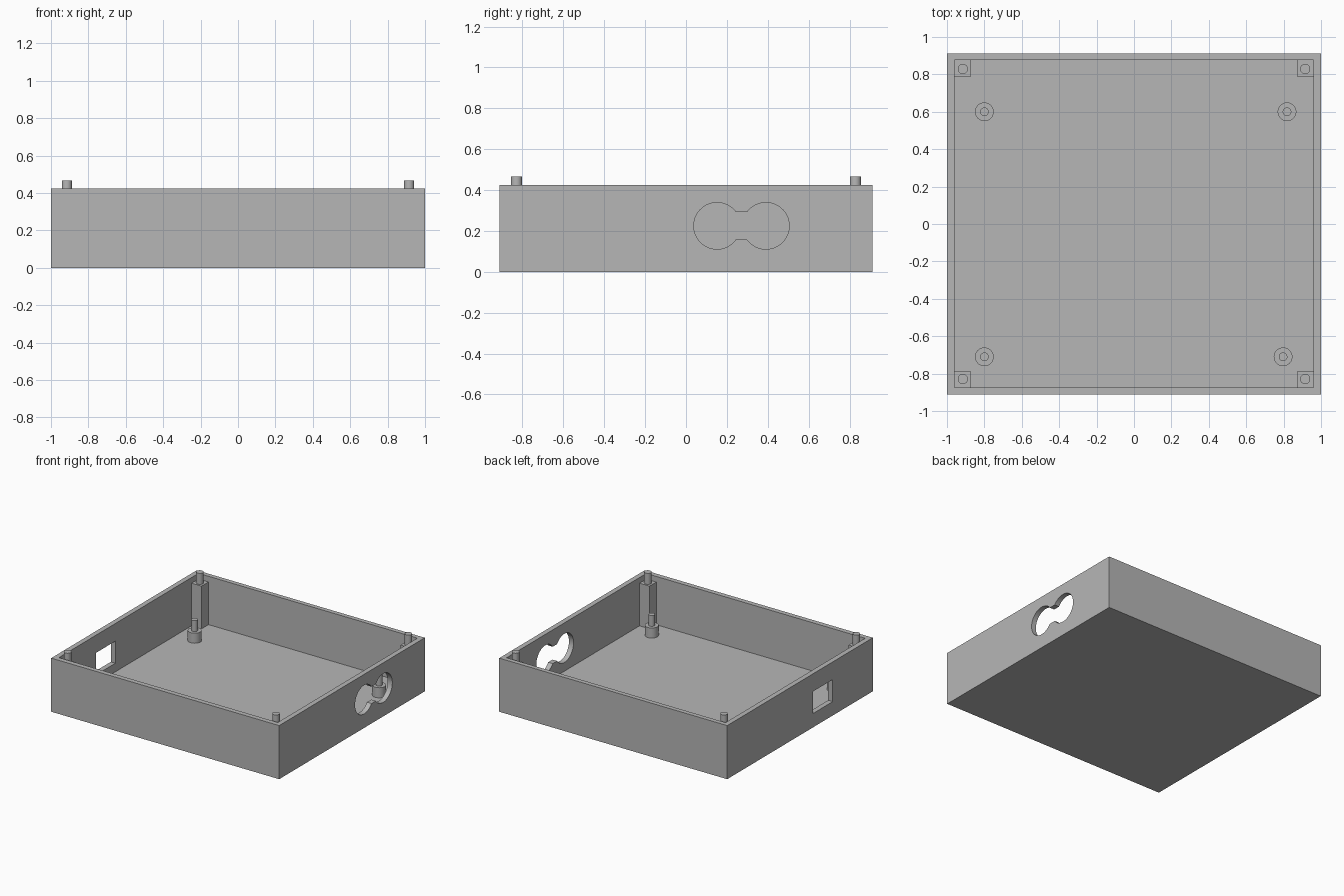
import bpy
import bmesh
import math

# Remove the default cube
old = bpy.data.objects.get("Cube")
if old:
    bpy.data.objects.remove(old, do_unlink=True)

HALF_X, HALF_Y, RIM = 1.0, 0.912, 0.425
IN_X, IN_Y, FLOOR = 0.96, 0.873, 0.042
PILLAR_TOP, PEG_TOP = 0.38, 0.467

grey = bpy.data.materials.new("light_grey")
grey.use_nodes = True
colour = (0.47, 0.47, 0.47, 1)
grey.diffuse_color = colour
grey.node_tree.nodes["Principled BSDF"].inputs["Base Color"].default_value = colour


def prism(name, outline, depth):
    """Extrude a closed loop of points along the depth vector."""
    bm = bmesh.new()
    face = bm.faces.new([bm.verts.new(p) for p in outline])
    top = bmesh.ops.extrude_face_region(bm, geom=[face])["geom"]
    moved = [v for v in top if isinstance(v, bmesh.types.BMVert)]
    bmesh.ops.translate(bm, vec=depth, verts=moved)
    bmesh.ops.recalc_face_normals(bm, faces=bm.faces)
    mesh = bpy.data.meshes.new(name)
    bm.to_mesh(mesh)
    bm.free()
    mesh.materials.append(grey)
    obj = bpy.data.objects.new(name, mesh)
    bpy.context.collection.objects.link(obj)
    return obj


def box(name, x0, x1, y0, y1, z0, z1):
    outline = [(x0, y0, z0), (x1, y0, z0), (x1, y1, z0), (x0, y1, z0)]
    return prism(name, outline, (0, 0, z1 - z0))


def smooth(obj):
    bpy.ops.object.select_all(action="DESELECT")
    obj.select_set(True)
    bpy.context.view_layer.objects.active = obj
    bpy.ops.object.shade_smooth_by_angle(angle=math.radians(30))


def cylinder(name, x, y, radius, z0, z1, sides=40):
    angles = [math.tau * i / sides for i in range(sides)]
    outline = [(x + radius * math.cos(a), y + radius * math.sin(a), z0) for a in angles]
    obj = prism(name, outline, (0, 0, z1 - z0))
    smooth(obj)
    return obj


def cut(target, cutter):
    """Subtract the cutter, then discard it."""
    cutter.hide_render = True
    mod = target.modifiers.new("cut", "BOOLEAN")
    mod.operation = "DIFFERENCE"
    mod.solver = "EXACT"
    mod.object = cutter
    bpy.context.view_layer.objects.active = target
    bpy.ops.object.modifier_apply(modifier=mod.name)
    bpy.data.objects.remove(cutter, do_unlink=True)


def double_round_outline(x, y_a, y_b, z, radius, half_slot, steps=40):
    """Two round holes joined by a narrower slot."""
    start = math.asin(half_slot / radius)
    sweep = math.tau - 2 * start
    points = []
    for centre, turn in ((y_a, 0), (y_b, math.pi)):
        for i in range(steps + 1):
            a = turn + start + sweep * i / steps
            points.append((x, centre + radius * math.cos(a), z + radius * math.sin(a)))
    return points


# Open tray with a hollow interior
tray = box("tray", -HALF_X, HALF_X, -HALF_Y, HALF_Y, 0, RIM)
cut(tray, box("cavity_cutter", -IN_X, IN_X, -IN_Y, IN_Y + 0.003, FLOOR, RIM + 0.2))

# Double round opening in the left wall, square window in the opposite wall
opening = double_round_outline(0.9, 0.152, 0.391, 0.225, 0.114, 0.067)
cut(tray, prism("opening_cutter", opening, (0.2, 0, 0)))
cut(tray, box("window_cutter", -1.1, -0.9, -0.41, -0.165, 0.11, 0.285))
smooth(tray)

# Corner pillars with lid pegs
for sx, side in ((-1, "right"), (1, "left")):
    for sy, end in ((-1, "front"), (1, "back")):
        xs = sorted((sx * 0.872, sx * (IN_X + 0.01)))
        ys = sorted((sy * 0.789, sy * (IN_Y + 0.01)))
        box(f"{end}_{side}_pillar", *xs, *ys, FLOOR - 0.01, PILLAR_TOP)
        cylinder(f"{end}_{side}_lid_peg", sx * 0.915, sy * 0.829, 0.027,
                 PILLAR_TOP - 0.01, PEG_TOP)

# Board standoffs with locating pins
standoffs = {
    "front_right": (-0.8, -0.71),
    "front_left": (0.797, -0.71),
    "back_right": (-0.8, 0.6),
    "back_left": (0.818, 0.6),
}
for place, (x, y) in standoffs.items():
    cylinder(f"{place}_standoff", x, y, 0.05, FLOOR - 0.01, 0.122)
    cylinder(f"{place}_locating_pin", x, y, 0.023, 0.112, 0.208)
